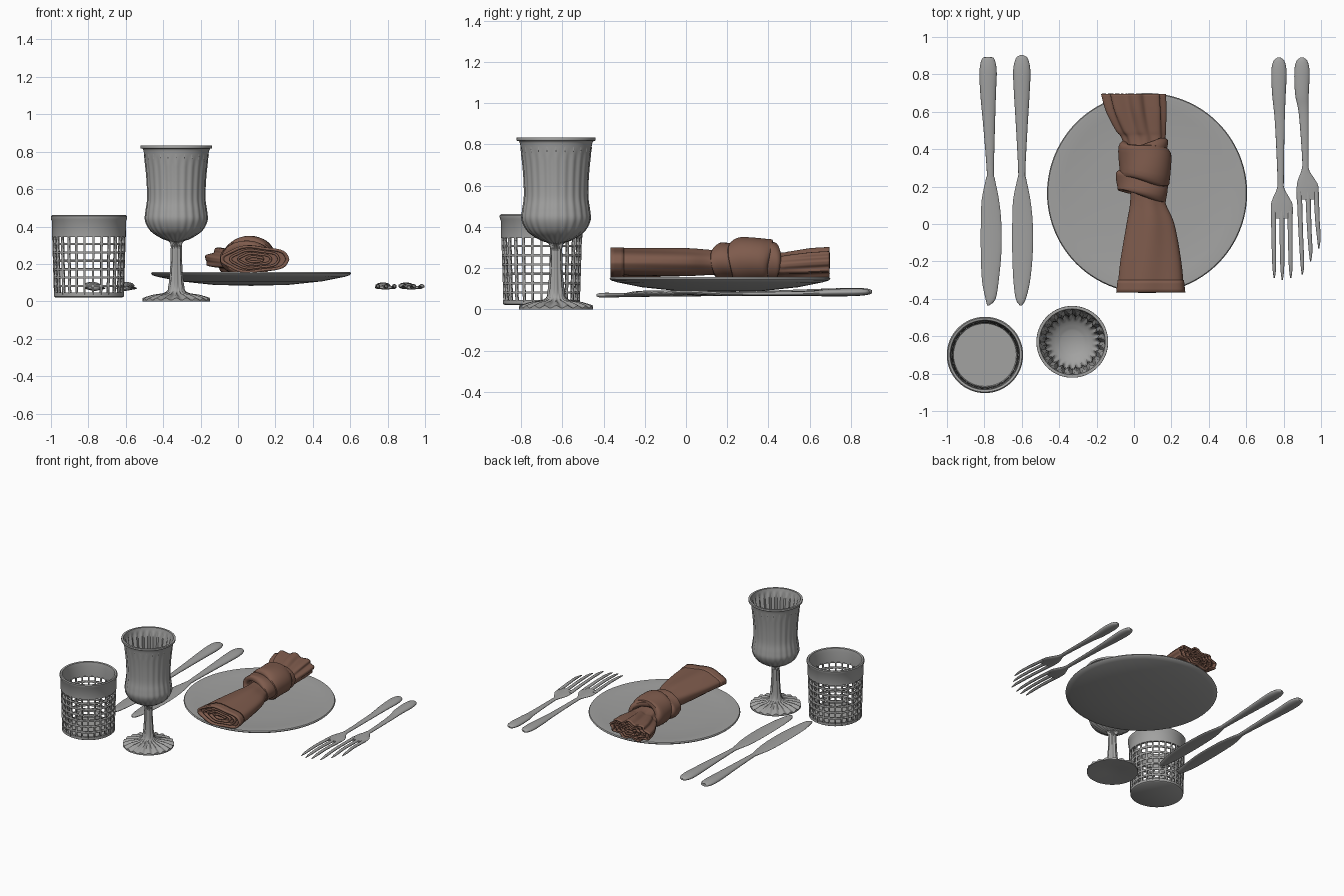
import bpy, bmesh, math
from math import sin, cos, pi

if "Cube" in bpy.data.objects:
    bpy.data.objects.remove(bpy.data.objects["Cube"])

def material(name, rgb):
    m = bpy.data.materials.new(name)
    m.diffuse_color = (*rgb, 1)
    m.use_nodes = True
    m.node_tree.nodes["Principled BSDF"].inputs["Base Color"].default_value = m.diffuse_color
    return m

GREY = material("grey", (0.36, 0.36, 0.355))
BROWN = material("brown cloth", (0.21, 0.105, 0.073))

def finish(name, verts, faces, mat, solid=0, angle=40):
    me = bpy.data.meshes.new(name)
    me.from_pydata(verts, [], faces)
    bm = bmesh.new()
    bm.from_mesh(me)
    bmesh.ops.remove_doubles(bm, verts=bm.verts, dist=1e-5)
    bmesh.ops.recalc_face_normals(bm, faces=bm.faces)
    bm.to_mesh(me)
    bm.free()
    me.materials.append(mat)
    ob = bpy.data.objects.new(name, me)
    bpy.context.collection.objects.link(ob)
    bpy.ops.object.select_all(action='DESELECT')
    ob.select_set(True)
    bpy.context.view_layer.objects.active = ob
    bpy.ops.object.shade_smooth_by_angle(angle=math.radians(angle))
    if solid:
        mod = ob.modifiers.new("thickness", 'SOLIDIFY')
        mod.thickness, mod.offset = solid, -1
    return ob

def grid_faces(rows, n, wrap=False):
    last = rows if wrap else rows - 1
    return [(i * n + j, i * n + (j + 1) % n, (i + 1) % rows * n + (j + 1) % n, (i + 1) % rows * n + j)
            for i in range(last) for j in range(n)]

def smooth(st, m):
    """Catmull-Rom through a list of equal-length tuples."""
    out = []
    for i in range(len(st) - 1):
        p = [st[max(i - 1, 0)], st[i], st[i + 1], st[min(i + 2, len(st) - 1)]]
        for k in range(m):
            t = k / m
            out.append(tuple(0.5 * (2 * b + (c - a) * t + (2 * a - 5 * b + 4 * c - d) * t * t
                       + (3 * b - a - 3 * c + d) * t ** 3) for a, b, c, d in zip(*p)))
    return out + [st[-1]]

def revolve(name, profile, n, cx, cy, flute=None):
    """Turn an (r, z) profile that starts and ends on the axis."""
    verts = []
    for i, (r, z) in enumerate(profile):
        for j in range(n):
            a = 2 * pi * j / n
            rr, zz = flute(a, r, z, i) if flute else (r, z)
            verts.append((cx + rr * cos(a), cy + rr * sin(a), zz))
    return finish(name, verts, grid_faces(len(profile), n), GREY)

def loft(name, stations, mat, n=20, m=5, scale=1, pleat=None, floor=-1, caps=True, solid=0):
    """Elliptical sections along y: (y, centre x, half width, centre z, half height)."""
    st = smooth(stations, m)
    verts = []
    for y, xc, hw, zc, hh in st:
        for j in range(n):
            a = 2 * pi * j / n
            k = scale * (1 + (pleat(a, y) if pleat else 0))
            verts.append((xc + hw * k * cos(a), y, max(floor, zc + hh * k * sin(a))))
    faces = grid_faces(len(st), n)
    if caps:
        faces += [tuple(range(n)), tuple(range((len(st) - 1) * n, len(st) * n))]
    return finish(name, verts, faces, mat, solid)

# Plate
revolve("plate", [(0, .083), (.2, .088), (.38, .107), (.5, .131), (.528, .14), (.535, .148), (.53, .156),
                  (.517, .157), (.45, .149), (.3, .14), (0, .136)], 96, .07, .165)

# Goblet with fluted stem, foot and inner wall
outer = smooth([(.18, .012), (.13, .028), (.06, .045), (.04, .08), (.031, .17), (.028, .26), (.032, .315),
                (.075, .335), (.135, .375), (.165, .43), (.163, .48), (.154, .55), (.158, .66),
                (.17, .77), (.178, .812), (.191, .818), (.191, .832)], 4)
inner = smooth([(.176, .832), (.162, .76), (.147, .65), (.141, .55), (.146, .46), (.12, .395), (.06, .36)], 4)
goblet = [(0, .014), (.06, .012), (.15, .0), (.18, .0)] + outer + inner + [(0, .352)]
inner_start = 4 + len(outer)

def goblet_flute(a, r, z, i):
    if i >= inner_start and .4 < z < .8:
        return r + .008 * cos(24 * a), z
    if 4 <= i < inner_start:
        if z < .07:
            return r, z + .006 * cos(20 * a) * min(1, r / .12)
        if z < .3:
            return r * (1 + .08 * cos(8 * a)), z
        if z < .75:
            return r + .0025 * cos(24 * a), z
    return r, z

revolve("goblet", goblet, 144, -.33, -.63, goblet_flute)

# Tumbler: base, pierced lattice wall, solid rim band
TX, TY = -.797, -.70
revolve("tumbler_base", [(0, .02), (.178, .02), (.187, .026), (.187, .046), (.172, .046), (.168, .036), (0, .036)],
        52, TX, TY)
revolve("tumbler_rim", [(.18, .345), (.197, .345), (.198, .43), (.203, .438), (.204, .455), (.198, .461),
                        (.186, .458), (.181, .43), (.18, .345)], 78, TX, TY)
COLS, ROWS = 26, 7
wall = []
for i in range(ROWS + 1):
    t = i / ROWS
    r = .187 + .01 * t
    wall += [(TX + r * cos(2 * pi * j / COLS), TY + r * sin(2 * pi * j / COLS), .036 + .316 * t) for j in range(COLS)]
lattice = finish("tumbler_lattice", wall, grid_faces(ROWS + 1, COLS), GREY, .016, 1)
bm = bmesh.new()
bm.from_mesh(lattice.data)
holes = bm.faces[:]
bmesh.ops.inset_individual(bm, faces=holes, thickness=.0075)
bmesh.ops.delete(bm, geom=holes, context='FACES')
bm.to_mesh(lattice.data)
bm.free()

# Knives
for i, x in enumerate((-.768, -.60)):
    d = -.012 * (1 - i)
    loft(f"knife_{i + 1}", [
        (.903 - .013 * (1 - i), x + d, .008, .085, .006), (.885, x + d, .032, .085, .014),
        (.82, x + d, .046, .084, .02), (.7, x + d, .042, .082, .019),
        (.5, x + d / 2, .03, .079, .015), (.28, x, .019, .075, .011), (.24, x, .024, .074, .01),
        (.13, x, .046, .073, .009), (0, x + .004, .055, .071, .009), (-.15, x + .004, .055, .07, .009),
        (-.3, x, .045, .069, .01), (-.4, x - d / 2 - .005, .027, .068, .012),
        (-.435, x - .005 + d / 2, .006, .068, .006)], GREY)

# Forks: handle with palm, then three tines
def fork(name, hx, nx, px, top, neck, tines):
    y0 = neck - .13
    loft(name + "_handle", [
        (top, hx, .008, .084, .006), (top - .02, hx, .03, .084, .014), (top - .08, hx, .041, .083, .018),
        (top - .2, hx, .036, .081, .016), ((top + neck) / 2, (hx + nx) / 2, .026, .077, .011),
        (neck + .06, nx, .017, .075, .009), (neck, nx, .02, .075, .009),
        (neck - .05, (nx + px) / 2, .044, .074, .01), (neck - .09, px, .058, .074, .01),
        (y0 - .03, px, .058, .075, .008)], GREY)
    for k, (xa, xb, ye) in enumerate(tines):
        ym = (y0 + ye) / 2
        loft(f"{name}_tine_{k + 1}", [
            (y0 + .01, xa, .014, .075, .009), (ym, (xa + xb) / 2, .012, .083, .009),
            (ye + .06, xb, .01, .08, .008), (ye, xb, .003, .074, .003)], GREY, 10)

fork("fork_1", .775, .784, .79, .89, .19, [(.746, .75, -.29), (.79, .793, -.3), (.834, .838, -.29)])
fork("fork_2", .898, .916, .928, .89, .29, [(.884, .9, -.27), (.93, .944, -.2), (.974, .988, -.13)])

# Napkin: pleated roll gathered in the middle
roll = [(-.36, .09, .178, .225, .069), (-.2, .09, .163, .225, .069), (0, .088, .128, .225, .067),
        (.13, .072, .092, .225, .06), (.3, .06, .09, .225, .06), (.45, .052, .115, .212, .058),
        (.5, .036, .134, .214, .06), (.6, .012, .16, .22, .066), (.695, -.003, .172, .225, .067)]

def pleats(a, y):
    if y > .3:
        return .16 * min(1, (y - .3) / .3) * sin(9 * a + .6) * abs(sin(a))
    return .07 * min(1, (.3 - y) / .25) * sin(5 * a + 4 * y) * abs(sin(a))

for i, s in enumerate((1, .76, .52, .28)):
    loft(f"napkin_layer_{i + 1}", roll, BROWN, 90, 6, s, pleats, .138, False, .012)
core = [(-.34,) + roll[0][1:]] + roll[1:-1] + [(.675,) + roll[-1][1:]]
loft("napkin_core", core, BROWN, 90, 6, .93, pleats, .142)
loft("napkin_hem", [(-.365, .09, .18, .225, .07), (-.3, .09, .173, .225, .07)], BROWN, 90, 3, 1.025, pleats,
     .137, False, .014)

# Napkin knot: two wrapped bands
def band(name, cx, cy, cz, rx, rz, w, t, tilt):
    n, k, verts = 64, 20, []
    for i in range(n):
        a = 2 * pi * i / n
        for j in range(k):
            b = 2 * pi * j / k
            u = math.copysign(abs(cos(b)) ** .6, cos(b)) * t
            v = math.copysign(abs(sin(b)) ** .7, sin(b)) * w
            u += .004 * sin(3 * b + 2 * a)
            verts.append((cx + (rx + u) * cos(a), cy + v * (1 + .1 * sin(2 * a)) + tilt * cos(a),
                          max(.139, cz + (rz + u) * sin(a))))
    finish(name, verts, grid_faces(n, k, True), BROWN)

band("napkin_knot_wide", .058, .325, .235, .115, .088, .098, .025, -.02)
band("napkin_knot_narrow", .042, .205, .23, .115, .07, .055, .022, -.03)
band("napkin_knot_fold", .058, .39, .23, .1, .082, .04, .022, .03)
